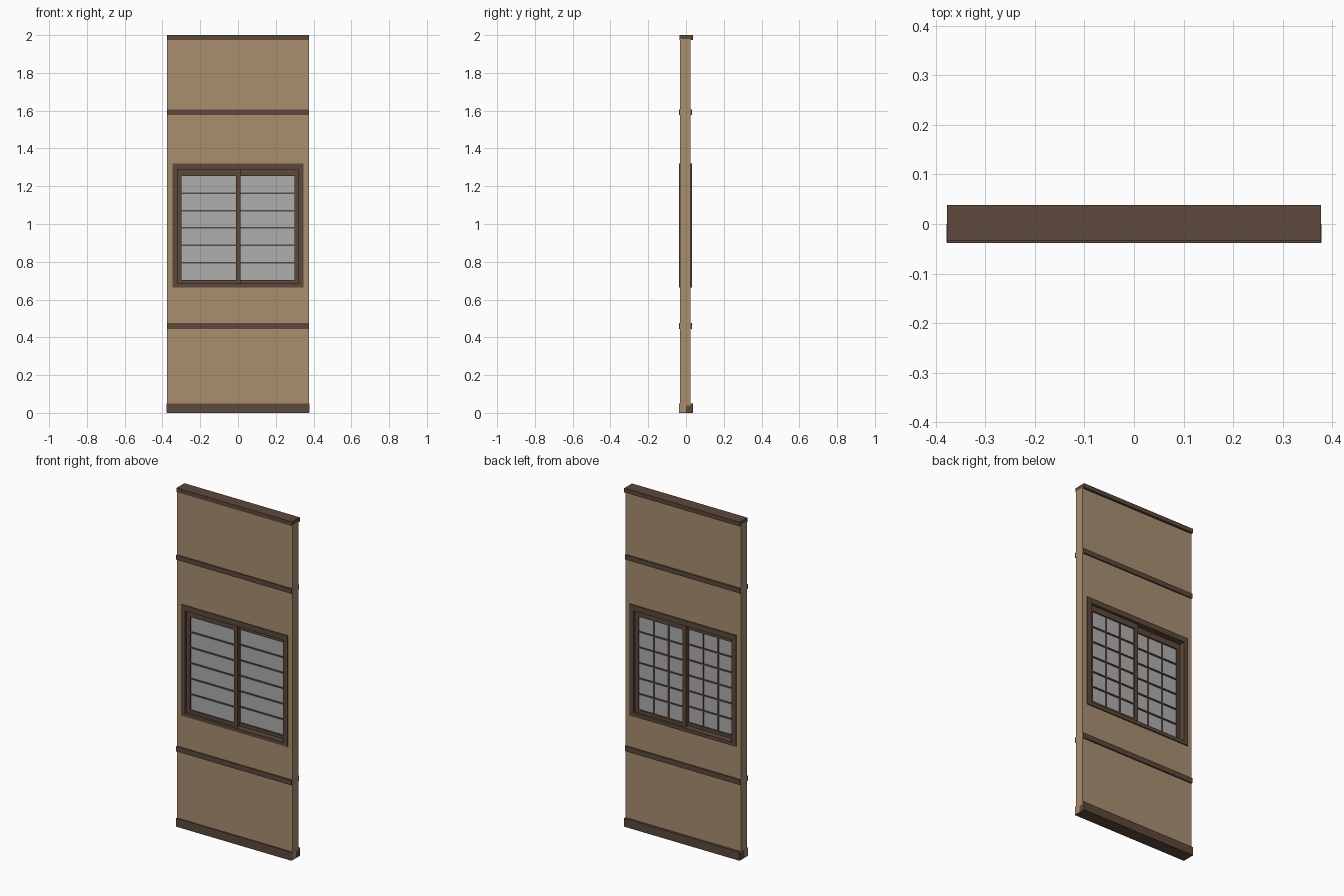
import bpy, bmesh

if "Cube" in bpy.data.objects:
    bpy.data.objects.remove(bpy.data.objects["Cube"])


def material(name, rgb):
    m = bpy.data.materials.new(name)
    lin = [((c / 255 + 0.055) / 1.055) ** 2.4 for c in rgb]
    m.diffuse_color = (*lin, 1)
    m.use_nodes = True
    m.node_tree.nodes["Principled BSDF"].inputs["Base Color"].default_value = m.diffuse_color
    return m


PLASTER = material("tan_plaster", (168, 142, 111))
WOOD = material("dark_wood", (92, 72, 59))
PAPER = material("grey_paper", (174, 174, 174))


def finish(name, bm, mat):
    bmesh.ops.recalc_face_normals(bm, faces=bm.faces)
    me = bpy.data.meshes.new(name)
    bm.to_mesh(me)
    bm.free()
    me.materials.append(mat)
    ob = bpy.data.objects.new(name, me)
    bpy.context.collection.objects.link(ob)
    return ob


def box(name, x, y, z, mat):
    """Box from (min, max) pairs."""
    bm = bmesh.new()
    bmesh.ops.create_cube(bm, size=1)
    for v in bm.verts:
        v.co = [(r[0] + r[1]) / 2 + c * (r[1] - r[0]) for c, r in zip(v.co, (x, y, z))]
    return finish(name, bm, mat)


def ring(name, outer, inner, y, mat):
    """Rectangular frame; outer and inner are (x0, x1, z0, z1)."""
    bm = bmesh.new()
    loops = []
    for x0, x1, z0, z1 in (outer, inner):
        for yy in y:
            loops.append([bm.verts.new((px, yy, pz)) for px, pz in
                          ((x0, z0), (x1, z0), (x1, z1), (x0, z1))])
    of, ob_, nf, nb = loops
    for a, b in ((of, ob_), (ob_, nb), (nb, nf), (nf, of)):
        for i in range(4):
            j = (i + 1) % 4
            bm.faces.new((a[i], a[j], b[j], b[i]))
    return finish(name, bm, mat)


W = 0.377
SPAN = (-W, W)
# plaster wall with window opening
ring("wall", (-W, W, 0.04, 1.98), (-0.333, 0.333, 0.675, 1.305), (-0.031, 0.025), PLASTER)

# head and sill beams, with the plaster facing on the front half of the sill ends
box("top_beam", SPAN, (-0.034, 0.038), (1.975, 2.0), WOOD)
box("bottom_beam", SPAN, (-0.038, 0.038), (0, 0.05), WOOD)
for s in (-1, 1):
    box("sill_end_facing", sorted((s * W, s * (W + 0.001))), (-0.037, 0.0), (0.001, 0.05), PLASTER)

# horizontal battens on both faces
for z in ((1.577, 1.605), (0.445, 0.475)):
    box("front_batten", SPAN, (-0.038, -0.0305), z, WOOD)
    box("back_batten", SPAN, (0.0245, 0.033), z, WOOD)

# fixed window frame
ring("window_frame", (-0.348, 0.348, 0.664, 1.32), (-0.32, 0.32, 0.685, 1.288),
     (-0.036, 0.032), WOOD)


def sash(side, x0, x1, y0, y1):
    gx0, gx1, gz0, gz1 = x0 + 0.022, x1 - 0.022, 0.704, 1.254
    ring(side + "_sash", (x0, x1, 0.684, 1.289), (gx0, gx1, gz0, gz1), (y0, y1), WOOD)
    mid = (y0 + y1) / 2
    box(side + "_paper", (gx0 - 0.004, gx1 + 0.004), (mid - 0.001, mid + 0.001),
        (gz0 - 0.004, gz1 + 0.004), PAPER)
    t = 0.004
    # horizontal bars go through the paper, vertical bars are on the back only
    for i in range(1, 6):
        z = gz0 + (gz1 - gz0) * i / 6
        box(side + "_horizontal_bar", (gx0, gx1), (y0 + 0.003, y1 - 0.003), (z - t, z + t), WOOD)
    for i in range(1, 3):
        x = gx0 + (gx1 - gx0) * i / 3
        box(side + "_vertical_bar", (x - t, x + t), (mid, y1 - 0.0035), (gz0, gz1), WOOD)


# sliding sashes on two tracks
sash("left", -0.321, 0.012, -0.022, -0.003)
sash("right", -0.012, 0.321, -0.001, 0.018)
